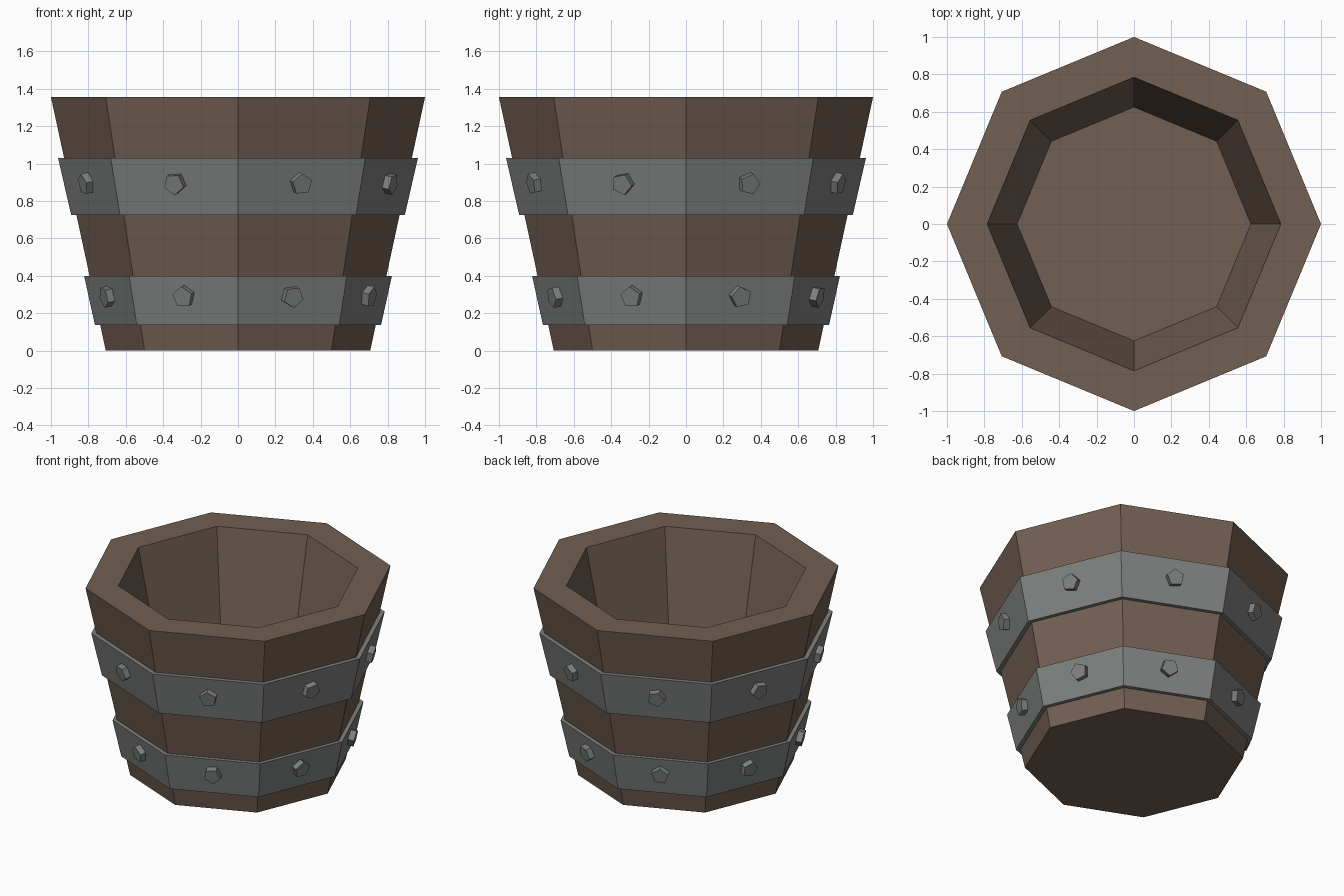
import bpy, bmesh, math, random
from mathutils import Matrix, Vector

if "Cube" in bpy.data.objects:
    bpy.data.objects.remove(bpy.data.objects["Cube"])

random.seed(4)
SIDES = 8


def material(name, rgb):
    m = bpy.data.materials.new(name)
    m.diffuse_color = (*rgb, 1)
    m.use_nodes = True
    m.node_tree.nodes["Principled BSDF"].inputs["Base Color"].default_value = m.diffuse_color
    return m


wood = material("wood", (0.17, 0.115, 0.085))
iron = material("iron", (0.21, 0.215, 0.215))


def finish(bm, name, mat):
    bmesh.ops.recalc_face_normals(bm, faces=bm.faces)
    me = bpy.data.meshes.new(name)
    bm.to_mesh(me)
    bm.free()
    me.materials.append(mat)
    ob = bpy.data.objects.new(name, me)
    bpy.context.collection.objects.link(ob)
    return ob


def lathe(name, profile, mat, closed):
    """Octagonal lathe of (radius, z) points; open profiles get end caps."""
    bm = bmesh.new()
    rings = []
    for r, z in profile:
        rings.append([bm.verts.new((r * math.cos(i * math.tau / SIDES),
                                    r * math.sin(i * math.tau / SIDES), z))
                      for i in range(SIDES)])
    pairs = list(zip(rings, rings[1:]))
    if closed:
        pairs.append((rings[-1], rings[0]))
    else:
        bm.faces.new(rings[0])
        bm.faces.new(rings[-1])
    for a, b in pairs:
        for i in range(SIDES):
            j = (i + 1) % SIDES
            bm.faces.new((a[i], a[j], b[j], b[i]))
    return finish(bm, name, mat)


# Wooden tub: underside, outer wall, rim, inner wall, raised floor
lathe("tub", [(0.707, 0), (1.0, 1.355), (0.785, 1.355), (0.625, 0.59)], wood, False)


def band(name, z0, r0, z1, r1, stud_z):
    """Iron hoop with one pentagonal stud per face."""
    lathe(name, [(r0, z0), (r1, z1), (r1 - 0.04, z1), (r0 - 0.04, z0)], iron, True)
    apothem = math.cos(math.pi / SIDES)
    slope = (r1 - r0) * apothem / (z1 - z0)
    dist = (r0 + (r1 - r0) * (stud_z - z0) / (z1 - z0)) * apothem
    bm = bmesh.new()
    for i in range(SIDES):
        a = (i + 0.5) * math.tau / SIDES
        out = Vector((math.cos(a), math.sin(a), -slope)).normalized()
        pos = Vector((math.cos(a) * dist, math.sin(a) * dist, stud_z)) + out * 0.01
        spin = Matrix.Rotation(random.uniform(0, math.tau), 4, 'Z')
        mat = Matrix.Translation(pos) @ out.to_track_quat('Z', 'Y').to_matrix().to_4x4() @ spin
        bmesh.ops.create_cone(bm, cap_ends=True, segments=5, radius1=0.058,
                              radius2=0.058, depth=0.06, matrix=mat)
    finish(bm, name + "_studs", iron)


band("lower_band", 0.137, 0.765, 0.40, 0.823, 0.293)
band("upper_band", 0.725, 0.892, 1.03, 0.962, 0.897)
